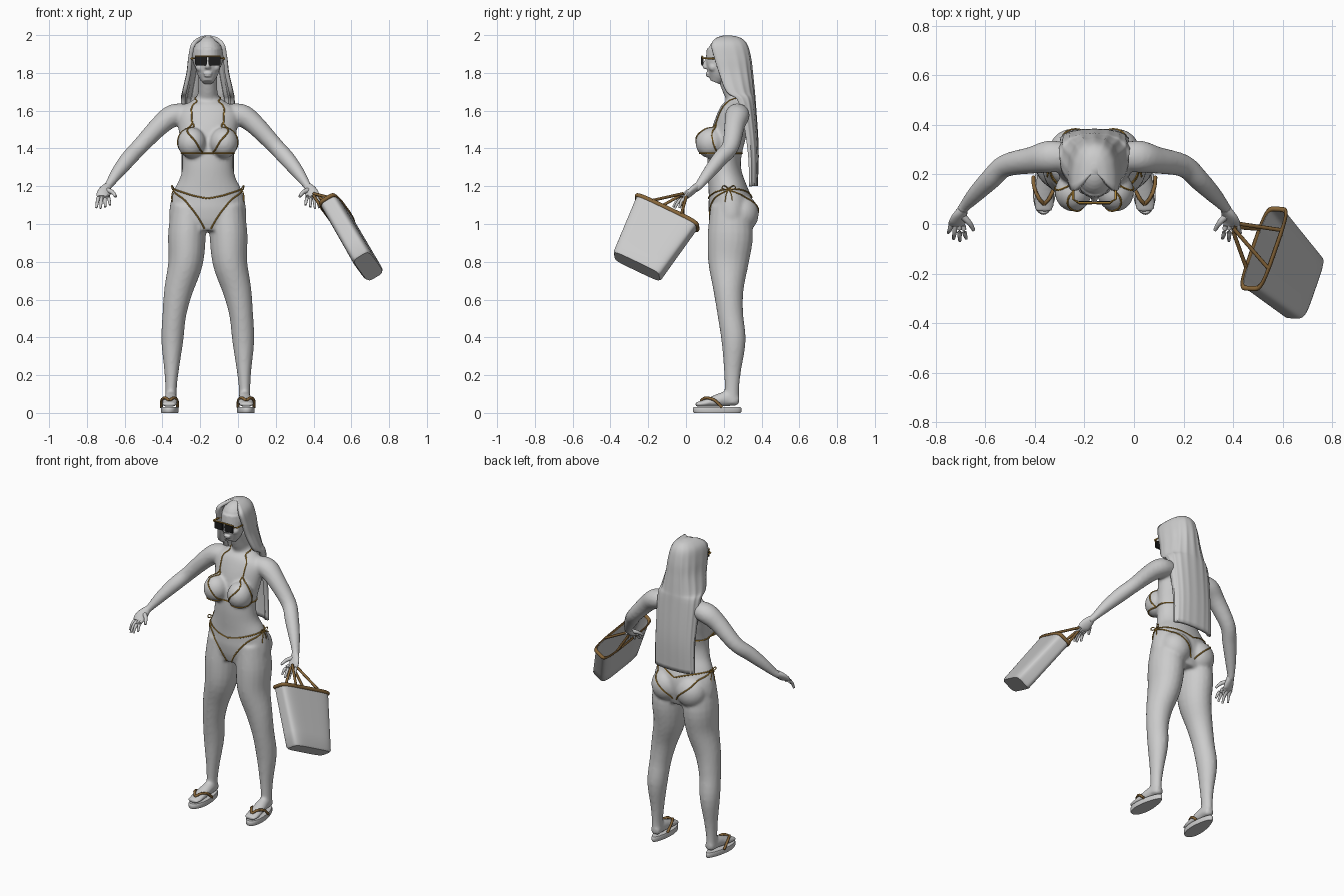
import bpy, bmesh, math
from mathutils import Vector, Matrix
from mathutils.bvhtree import BVHTree

if "Cube" in bpy.data.objects:
    bpy.data.objects.remove(bpy.data.objects["Cube"])

CX = -0.16      # centre line of the figure
AXIS_Y = 0.22   # depth of the torso axis


def material(name, r, g, b):
    m = bpy.data.materials.new(name)
    m.use_nodes = True
    m.diffuse_color = (r, g, b, 1)
    m.node_tree.nodes["Principled BSDF"].inputs["Base Color"].default_value = (r, g, b, 1)
    return m


GREY = material("light grey", 0.6, 0.6, 0.6)
GOLD = material("gold cord", 0.45, 0.25, 0.04)
BROWN = material("brown leather", 0.24, 0.13, 0.04)
BLACK = material("black lens", 0.012, 0.012, 0.012)


def finish(name, bm, mat, angle=50):
    bmesh.ops.recalc_face_normals(bm, faces=bm.faces)
    me = bpy.data.meshes.new(name)
    bm.to_mesh(me)
    bm.free()
    me.materials.append(mat)
    ob = bpy.data.objects.new(name, me)
    bpy.context.collection.objects.link(ob)
    bpy.ops.object.select_all(action='DESELECT')
    ob.select_set(True)
    bpy.context.view_layer.objects.active = ob
    bpy.ops.object.shade_smooth_by_angle(angle=math.radians(angle))
    return ob


def smooth_path(pts, steps=4):
    """Catmull-Rom interpolation of tuples of any length."""
    out = []
    for i in range(len(pts) - 1):
        quad = [pts[max(i - 1, 0)], pts[i], pts[i + 1], pts[min(i + 2, len(pts) - 1)]]
        for k in range(steps):
            t = k / steps
            out.append([b + t / 2 * (c - a + t * (2 * a - 5 * b + 4 * c - d + t * (3 * (b - c) + d - a)))
                        for a, b, c, d in zip(*quad)])
    return out + [list(pts[-1])]


def skin_rings(bm, rings, cap=True, loop=False):
    rings = [[bm.verts.new(p) for p in r] for r in rings]
    n = len(rings[0])
    for a, b in zip(rings, rings[1:] + (rings[:1] if loop else [])):
        for i in range(n):
            bm.faces.new((a[i], a[(i + 1) % n], b[(i + 1) % n], b[i]))
    if cap and not loop:
        bm.faces.new(rings[0])
        bm.faces.new(rings[-1])


def limb(bm, pts, sides=20, steps=4):
    """Tapered elliptical tube through (x, y, z, rx, ry)."""
    path = smooth_path(pts, steps)
    rings = []
    for i, p in enumerate(path):
        t = Vector(path[min(i + 1, len(path) - 1)][:3]) - Vector(path[max(i - 1, 0)][:3])
        ref = Vector((0, 1, 0)) if abs(t.normalized().y) < 0.9 else Vector((0, 0, 1))
        u = ref.cross(t).normalized()
        v = t.cross(u).normalized()
        rings.append([Vector(p[:3]) + u * math.cos(a) * p[3] + v * math.sin(a) * p[4]
                      for a in (math.tau * k / sides for k in range(sides))])
    skin_rings(bm, rings)


def wire(bm, pts, r, sides=8, steps=1):
    limb(bm, [(*p, r, r) for p in pts], sides, steps)


def ball(bm, c, r):
    bmesh.ops.create_uvsphere(bm, u_segments=24, v_segments=16, radius=1,
                              matrix=Matrix.Translation(c) @ Matrix.Diagonal((*r, 1)))


def fuse(ob, voxel, rounds):
    m = ob.modifiers.new("fuse", 'REMESH')
    m.mode, m.voxel_size, m.use_smooth_shade = 'VOXEL', voxel, True
    s = ob.modifiers.new("soften", 'SMOOTH')
    s.factor, s.iterations = 0.5, rounds


# Torso, as height, half width, front and back depth
bm = bmesh.new()
torso = [(0.96, .15, .14, .33), (1.02, .2, .125, .35), (1.1, .2, .118, .355), (1.18, .178, .118, .325),
         (1.25, .145, .115, .3), (1.32, .134, .113, .29), (1.4, .14, .118, .3), (1.5, .155, .14, .325),
         (1.58, .165, .17, .335), (1.63, .12, .2, .335), (1.67, .062, .21, .32), (1.72, .05, .19, .3),
         (1.8, .05, .16, .28)]
limb(bm, [(CX, (f + b) / 2, z, w, (b - f) / 2) for z, w, f, b in torso], 32)
# Limbs, mirrored about the centre line
leg = [(.1, .23, 1.1, .09, .1), (.11, .235, .95, .1, .12), (.117, .225, .8, .092, .108),
       (.155, .225, .65, .076, .08), (.177, .235, .52, .063, .068), (.188, .252, .38, .058, .064),
       (.192, .246, .22, .038, .045), (.195, .243, .12, .03, .038), (.195, .243, .05, .032, .04)]
foot = [(.193, .275, .06, .028, .025), (.195, .22, .075, .033, .04), (.2, .14, .06, .04, .028),
        (.204, .08, .048, .042, .016), (.206, .05, .045, .034, .011)]
arm = [(.1, .27, 1.585, .05, .055), (.18, .272, 1.575, .06, .065), (.25, .258, 1.525, .053, .055),
       (.36, .235, 1.41, .044, .046), (.42, .18, 1.345, .043, .042), (.48, .12, 1.27, .034, .034),
       (.525, .07, 1.205, .022, .024), (.54, .045, 1.185, .024, .022)]
for s in (-1, 1):
    for part in (leg, foot, arm):
        limb(bm, [(CX + s * p[0], *p[1:]) for p in part])
    ball(bm, (CX + s * .085, .13, 1.43), (.075, .08, .082))
    ball(bm, (CX + s * .088, .295, 1.055), (.095, .09, .1))
body = finish("body", bm, GREY)
fuse(body, 0.009, 6)

# Hands
tips = [(.59, -.035, 1.085), (.568, -.06, 1.083), (.543, -.068, 1.09), (.517, -.058, 1.1)]
for s, side in ((-1, "right"), (1, "left")):
    bm = bmesh.new()
    limb(bm, [(CX + s * x, y, z, a, b) for x, y, z, a, b in
              [(.53, .06, 1.2, .021, .02), (.543, .035, 1.178, .032, .018), (.553, .01, 1.155, .036, .015),
               (.555, -.005, 1.142, .032, .011)]], 16)
    for i, tip in enumerate(tips):
        root = Vector((.577 - .016 * i, .008 - .005 * i, 1.145))
        mid = root.lerp(Vector(tip), .5) + Vector((0, -.008, .008))
        limb(bm, [(CX + s * p[0], p[1], p[2], r, r) for p, r in ((root, .01), (mid, .009), (tip, .006))], 10)
    limb(bm, [(CX + s * x, y, z, r, r) for x, y, z, r in
              [(.535, .035, 1.18, .014), (.505, .005, 1.168, .011), (.487, -.025, 1.145, .007)]], 10)
    finish(side + "_hand", bm, GREY)

# Head
bm = bmesh.new()
ball(bm, (CX, .215, 1.89), (.083, .105, .105))
limb(bm, [(CX, .19, 1.92, .07, .08), (CX, .18, 1.85, .07, .076), (CX, .17, 1.79, .054, .056),
          (CX, .155, 1.75, .028, .03)], 24)
limb(bm, [(CX, .115, 1.87, .009, .012), (CX, .1, 1.84, .013, .014), (CX, .108, 1.825, .016, .01)], 12)
ball(bm, (CX, .115, 1.797), (.024, .012, .007))
ball(bm, (CX, .117, 1.785), (.021, .012, .007))
for s in (-1, 1):
    ball(bm, (CX + s * .04, .145, 1.83), (.025, .025, .025))
fuse(finish("head", bm, GREY), 0.005, 3)

# Long hair: a half shell with shallow strand grooves
bm = bmesh.new()
levels = smooth_path([(1.998, .015, .2, .24), (1.985, .055, .16, .29), (1.95, .09, .135, .325),
                      (1.88, .105, .15, .345), (1.8, .115, .175, .355), (1.7, .138, .215, .365),
                      (1.64, .145, .28, .37), (1.4, .14, .325, .385), (1.2, .142, .335, .38)], 5)
N = 56
grid = []
for z, w, front, back in levels:
    row = []
    for k in range(N + 1):
        a = math.pi * (k / N - 0.5)
        groove = 1 - 0.03 * abs(math.sin(9 * a)) * min(1, (2 - z) * 5)
        row.append(bm.verts.new((CX + w * groove * math.copysign(abs(math.sin(a)) ** .85, a), front
                                 + (back - front) * groove * max(math.cos(a), 0) ** .7, z)))
    grid.append(row)
for a, b in zip(grid, grid[1:]):
    for k in range(N):
        bm.faces.new((a[k], a[k + 1], b[k + 1], b[k]))
bm.faces.new(grid[0])
hair = finish("hair", bm, GREY)
shell = hair.modifiers.new("thickness", 'SOLIDIFY')
shell.thickness = 0.022

# Sunglasses
bm = bmesh.new()
frame = bmesh.new()
for s in (-1, 1):
    bmesh.ops.create_cube(bm, matrix=Matrix.Translation((CX + s * .036, .086, 1.865))
                          @ Matrix.Diagonal((.062, .014, .05, 1)))
    wire(frame, [(CX + s * .066, .088, 1.878), (CX + s * .086, .1, 1.878), (CX + s * .086, .2, 1.872)], .005)
wire(frame, [(CX - .068, .085, 1.889), (CX + .068, .085, 1.889)], .004)
bmesh.ops.bevel(bm, geom=bm.edges[:], offset=.004, segments=2, affect='EDGES')
finish("sunglass_lenses", bm, BLACK)
finish("sunglass_frame", frame, GOLD)

# Swimwear cords, laid on the body by (angle from front, height)
surface = BVHTree.FromObject(body, bpy.context.evaluated_depsgraph_get())


def on_body(angle, z, lift=.002):
    a = math.radians(angle)
    d = Vector((math.sin(a), -math.cos(a), 0))
    hit = surface.ray_cast(Vector((CX, AXIS_Y, z)), d)[0]
    return hit + d * lift if hit else Vector((CX, AXIS_Y, z)) + d * .1


def cord(bm, pts, r=.004):
    wire(bm, [on_body(*p) for p in smooth_path(pts, 10)], r, 6)


bm = bmesh.new()
cord(bm, [(a, 1.375) for a in range(-180, 181, 30)])
for s in (-1, 1):
    cord(bm, [(s * 53, 1.53), (s * 68, 1.6), (s * 95, 1.65), (s * 180, 1.69)])
    cord(bm, [(s * 14, 1.378), (s * 22, 1.44), (s * 38, 1.49), (s * 53, 1.53), (s * 62, 1.46), (s * 68, 1.378)])
finish("top_cords", bm, GOLD)
bm = bmesh.new()
for s in (-1, 1):
    cord(bm, [(0, 1.135), (s * 40, 1.15), (s * 92, 1.185), (s * 140, 1.17), (s * 180, 1.14)])
    cord(bm, [(s * 92, 1.18), (s * 60, 1.13), (s * 30, 1.04), (s * 12, .975)])
    cord(bm, [(s * 92, 1.18), (s * 125, 1.14), (s * 155, 1.07), (s * 174, 1.0)])
    # Side bow with two loops and two tails
    knot = on_body(s * 92, 1.187, .004)
    for d in (-1, 1):
        wire(bm, [knot + Vector((s * a, d * b, c)) for a, b, c in
                  [(0, 0, 0), (.012, .025, .016), (.012, .036, .004), (.008, .02, -.004), (0, 0, 0)]], .003, 6, 4)
        wire(bm, [knot, knot + Vector((s * .012, d * .014, -.03)), knot + Vector((s * .012, d * .02, -.07))], .003, 6, 3)
finish("bottom_cords", bm, GOLD)

# Sandals
for s, side in ((-1, "right"), (1, "left")):
    bm = bmesh.new()
    rings = []
    for z, grow in ((0, .96), (.006, 1), (.026, 1), (.032, .96)):
        ring = []
        for k in range(32):
            a = math.tau * k / 32
            width = .045 - .011 * math.sin(a)
            ring.append((CX + s * (.2 - .006 * math.sin(a)) + grow * width * math.cos(a),
                         .165 + grow * .128 * math.sin(a), z))
        rings.append(ring)
    skin_rings(bm, rings)
    finish(side + "_sandal_sole", bm, GREY)
    bm = bmesh.new()
    for d in (-1, 1):
        wire(bm, [(CX + s * .203 + d * x, y, z) for x, y, z in
                  [(0, .08, .064), (.022, .105, .08), (.04, .15, .068), (.043, .19, .03)]], .008, 8, 4)
    finish(side + "_sandal_strap", bm, BROWN)

# Bag, tilted, hanging from the left hand
top, base = Vector((.525, -.1, 1.06)), Vector((.69, -.26, .775))
long_axis = Vector((.3, .86, -.41)).normalized()
short_axis = (base - top).cross(long_axis).normalized()


def rounded(c, a, b, n=48):
    pts = []
    for k in range(n):
        t = math.tau * (k + .5) / n
        u, v = math.cos(t), math.sin(t)
        pts.append(c + long_axis * a * math.copysign(abs(u) ** .4, u) + short_axis * b * math.copysign(abs(v) ** .4, v))
    return pts


bm = bmesh.new()
outside = [rounded(top.lerp(base, t), .185 - .04 * t, .052 + .004 * t) for t in (0, .25, .5, .75, .97)]
inside = [rounded(top.lerp(base, t), .179 - .04 * t, .046 + .004 * t) for t in (0, .5, .95)]
skin_rings(bm, inside[::-1] + outside + [rounded(base, .138, .05)])
finish("bag_body", bm, GREY, 40)
bm = bmesh.new()
mid = rounded(top, .186, .053)
rings = []
down = (base - top).normalized()
for p in mid:
    out = (p - top).normalized()
    rings.append([p + out * .011 * math.cos(a) + down * .011 * math.sin(a)
                  for a in (math.tau * k / 8 for k in range(8))])
skin_rings(bm, rings, loop=True)
finish("bag_rim", bm, BROWN)
bm = bmesh.new()
for s in (-1, 1):
    ends = [top + short_axis * .053 * s + long_axis * .09 * e for e in (-1, 1)]
    grip = Vector((.405, -.015 + .008 * s, 1.15 + .006 * s))
    bend = long_axis * .012
    wire(bm, [ends[0], grip - bend, grip + bend, ends[1]], .008, 8, 1)
finish("bag_handles", bm, BROWN)
